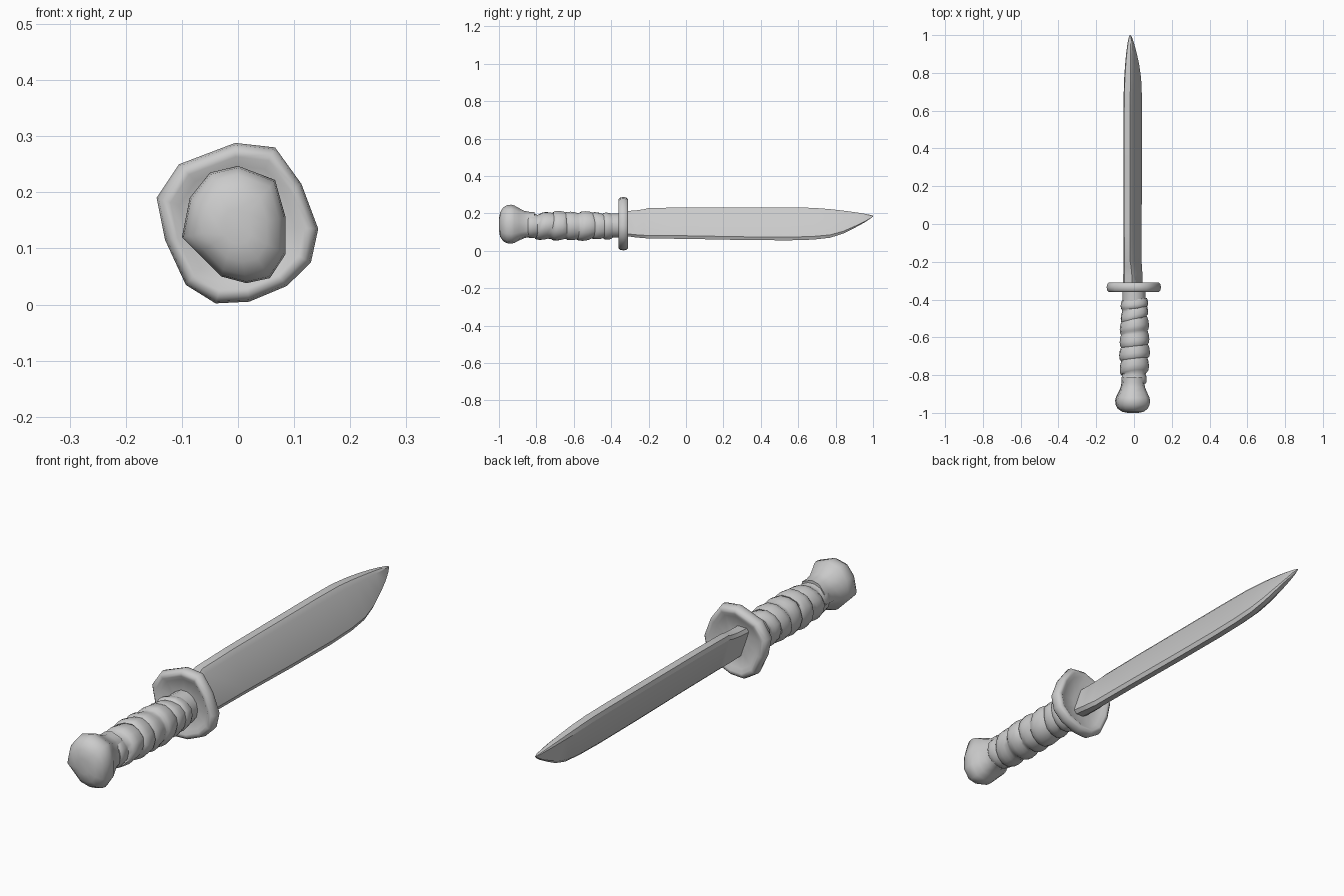
import bpy, bmesh, math, random

if "Cube" in bpy.data.objects:
    bpy.data.objects.remove(bpy.data.objects["Cube"])

random.seed(4)
steel = bpy.data.materials.new("plain grey")
steel.diffuse_color = (0.6, 0.6, 0.6, 1)
steel.use_nodes = True
steel.node_tree.nodes["Principled BSDF"].inputs["Base Color"].default_value = steel.diffuse_color


def loft(name, rings, angle):
    """Skin a list of equal-length rings and cap both ends."""
    bm = bmesh.new()
    vs = [[bm.verts.new(p) for p in r] for r in rings]
    n = len(vs[0])
    for a, b in zip(vs, vs[1:]):
        for i in range(n):
            j = (i + 1) % n
            bm.faces.new((a[i], a[j], b[j], b[i]))
    bm.faces.new(vs[0])
    bm.faces.new(vs[-1])
    bmesh.ops.recalc_face_normals(bm, faces=bm.faces)
    me = bpy.data.meshes.new(name)
    bm.to_mesh(me)
    bm.free()
    ob = bpy.data.objects.new(name, me)
    bpy.context.collection.objects.link(ob)
    me.materials.append(steel)
    bpy.ops.object.select_all(action='DESELECT')
    ob.select_set(True)
    bpy.context.view_layer.objects.active = ob
    bpy.ops.object.shade_smooth_by_angle(angle=math.radians(angle))
    return ob


def scaled(outline, c, s, y):
    return [(c[0] + (x - c[0]) * s, y, c[1] + (z - c[1]) * s) for x, z in outline]


# guard: irregular plate with a rounded rim and slightly dished faces
guard_outline = [(-.145, .19), (-.105, .25), (-.005, .288), (.066, .28), (.113, .215), (.143, .135),
                 (.13, .075), (.087, .033), (.02, .005), (-.04, .002), (-.093, .035), (-.13, .115)]
gc = (0, .142)
guard_rings = [(.35, -.348), (.72, -.350), (.83, -.361), (.91, -.361), (.975, -.352), (1, -.335),
               (.975, -.318), (.91, -.309), (.83, -.309), (.72, -.320), (.35, -.322)]
loft("guard", [scaled(guard_outline, gc, s, y) for s, y in guard_rings], 50)

# pommel: lumpy knob flaring from the end of the grip
pommel_outline = [(-.086, .19), (-.05, .235), (0, .247), (.066, .222), (.085, .155), (.085, .09),
                  (.057, .047), (.015, .038), (-.03, .05), (-.07, .09), (-.1, .12)]
pc = (-.003, .138)
pommel_rings = [(.3, -1), (.62, -.994), (.86, -.978), (.97, -.958), (1, -.935), (.96, -.918),
                (.83, -.893), (.7, -.865), (.65, -.84), (.65, -.81)]
loft("pommel", [scaled(pommel_outline, pc, s, y) for s, y in pommel_rings], 60)

# grip: overlapping, tilted wrap bands, each a rounded lumpy ring
N = 14
edges = [-.845, -.79, -.715, -.645, -.575, -.505, -.445, -.395]
band_rad = [.067, .075, .080, .078, .079, .073, .074]
rings = []
for k, rad in enumerate(band_rad):
    y0, y1 = edges[k], edges[k + 1]
    tilt = 0 if k == 0 else random.uniform(.008, .02)
    ph = random.uniform(0, 6.28)
    lump = [random.uniform(.96, 1.03) for _ in range(N)]
    for t, s in ((0, .91), (.12, .99), (.4, 1.01), (.7, .98), (.93, .92)):
        ring = []
        for i in range(N):
            a = 2 * math.pi * i / N
            r = rad * s * lump[i]
            y = y0 + (y1 - y0) * t + tilt * math.cos(a + ph)
            ring.append((.002 + r * math.cos(a), y, .133 + r * math.sin(a)))
        rings.append(ring)
loft("wrapped_grip", rings, 45)

# collar between the grip and the guard
loft("collar", [[(.062 * math.cos(6.2832 * i / N), y, .135 + .066 * math.sin(6.2832 * i / N))
                 for i in range(N)] for y in (-.44, -.34)], 50)

# blade: leaning slab with bevelled spine and edge; (y, bottom, top, half thickness)
stations = [(-.33, .08, .212, .034), (-.27, .072, .216, .031), (-.225, .068, .222, .028),
            (-.2, .066, .229, .025), (0, .064, .232, .025), (.3, .058, .232, .025),
            (.55, .056, .232, .025), (.68, .060, .230, .025), (.77, .070, .223, .024),
            (.84, .092, .215, .021), (.9, .122, .207, .017), (.95, .149, .199, .012),
            (.985, .172, .192, .007), (1, .183, .188, .002)]
rings = []
for y, zb, zt, h in stations:
    H = zt - zb
    pts = [(-.62, zt), (.62, zt), (1, zt - .1 * H), (1, zb + .1 * H),
           (.5, zb), (-.5, zb), (-1, zb + .1 * H), (-1, zt - .1 * H)]
    rings.append([(-.0375 + (.235 - z) * .343 + k * h, y, z) for k, z in pts])
loft("blade", rings, 30)
